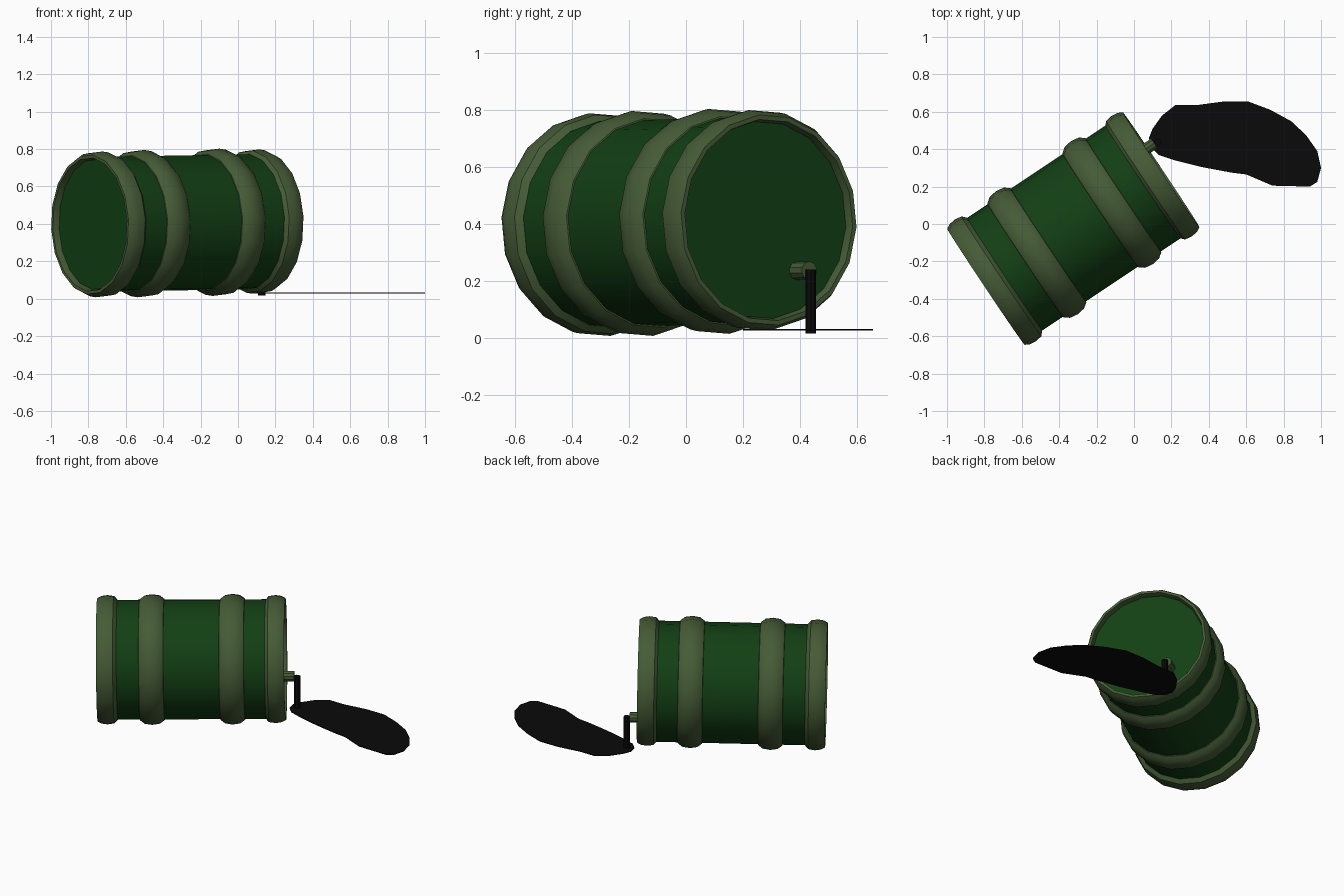
import bpy, bmesh, math
from mathutils import Matrix, Vector

if "Cube" in bpy.data.objects:
    bpy.data.objects.remove(bpy.data.objects["Cube"])

SIDES = 18
PHASE = math.radians(16)

# Frame of the lying barrel: local x across, y up, z along its axis
d = Vector((0.832, 0.555, 0.015)).normalized()
n = Vector((-0.555, 0.832, 0)).normalized()
u = d.cross(n)
FRAME = Matrix.Translation((-0.322, -0.022, 0.405)) @ Matrix((n, u, d)).transposed().to_4x4()


def material(name, rgb):
    m = bpy.data.materials.new(name)
    m.diffuse_color = (*rgb, 1)
    m.use_nodes = True
    m.node_tree.nodes["Principled BSDF"].inputs["Base Color"].default_value = m.diffuse_color
    return m


GREEN = material("dark_green", (0.006, 0.05, 0.007))
OLIVE = material("olive", (0.06, 0.105, 0.037))
BLACK = material("black", (0.003, 0.003, 0.003))


def finish(name, bm, mat, matrix=Matrix(), angle=35):
    bmesh.ops.recalc_face_normals(bm, faces=bm.faces)
    me = bpy.data.meshes.new(name)
    bm.to_mesh(me)
    bm.free()
    me.materials.append(mat)
    ob = bpy.data.objects.new(name, me)
    ob.matrix_world = matrix
    bpy.context.collection.objects.link(ob)
    bpy.ops.object.select_all(action='DESELECT')
    ob.select_set(True)
    bpy.context.view_layer.objects.active = ob
    bpy.ops.object.shade_smooth_by_angle(angle=math.radians(angle))
    return ob


def lathe(name, profile, mat, closed=False, sides=SIDES, offset=(0, 0)):
    """Spin (axial, radius) points round the barrel axis."""
    bm = bmesh.new()
    rings = []
    for s, r in profile:
        ring = []
        for i in range(sides):
            a = PHASE + math.tau * i / sides
            ring.append(bm.verts.new((offset[0] + r * math.cos(a),
                                      offset[1] + r * math.sin(a), s)))
        rings.append(ring)
    pairs = list(zip(rings, rings[1:] + rings[:1]))
    for a, b in pairs if closed else pairs[:-1]:
        for i in range(sides):
            j = (i + 1) % sides
            bm.faces.new((a[i], a[j], b[j], b[i]))
    if not closed:
        bm.faces.new(rings[0])
        bm.faces.new(rings[-1])
    return finish(name, bm, mat, FRAME)


# Barrel body with recessed flat ends
lathe("barrel_body", [(-0.53, 0.363), (0.53, 0.363)], GREEN)

# Rounded end rims
rim = [(0.035, 0.350), (0.0, 0.358), (0.0, 0.374), (0.025, 0.387),
       (0.06, 0.392), (0.1, 0.386), (0.122, 0.362), (0.115, 0.350)]
lathe("rear_rim", [(-0.565 + s, r) for s, r in rim], OLIVE, True)
lathe("front_rim", [(0.562 - s, r - 0.004) for s, r in rim], OLIVE, True)

# Middle hoops
hoop = [(-0.077, 0.355), (-0.073, 0.368), (-0.045, 0.389), (0, 0.396),
        (0.045, 0.389), (0.073, 0.368), (0.077, 0.355)]
for name, c in (("rear_hoop", -0.237), ("front_hoop", 0.245)):
    lathe(name, [(c + s, r) for s, r in hoop], OLIVE, True)

# Spout
lathe("spout", [(0.52, 0.032), (0.608, 0.032)], OLIVE, sides=10, offset=(0.138, -0.177))

# Falling liquid stream
bm = bmesh.new()
bmesh.ops.create_cone(bm, cap_ends=True, segments=8, radius1=0.019, radius2=0.019, depth=0.224)
finish("liquid_stream", bm, BLACK, Matrix.Translation((0.127, 0.437, 0.128)))

# Flat puddle
outline = [(0.08, 0.46), (0.10, 0.51), (0.15, 0.58), (0.22, 0.635), (0.33, 0.635),
           (0.48, 0.655), (0.61, 0.655), (0.73, 0.61), (0.84, 0.55), (0.92, 0.475),
           (0.98, 0.39), (1.0, 0.30), (0.98, 0.225), (0.94, 0.20), (0.74, 0.205),
           (0.60, 0.265), (0.52, 0.275), (0.36, 0.305), (0.22, 0.34), (0.13, 0.37),
           (0.09, 0.41)]
bm = bmesh.new()
face = bm.faces.new([bm.verts.new((x, y, 0.027)) for x, y in outline])
top = bmesh.ops.extrude_face_region(bm, geom=[face])
bmesh.ops.translate(bm, vec=(0, 0, 0.005),
                    verts=[v for v in top["geom"] if isinstance(v, bmesh.types.BMVert)])
finish("puddle", bm, BLACK)
